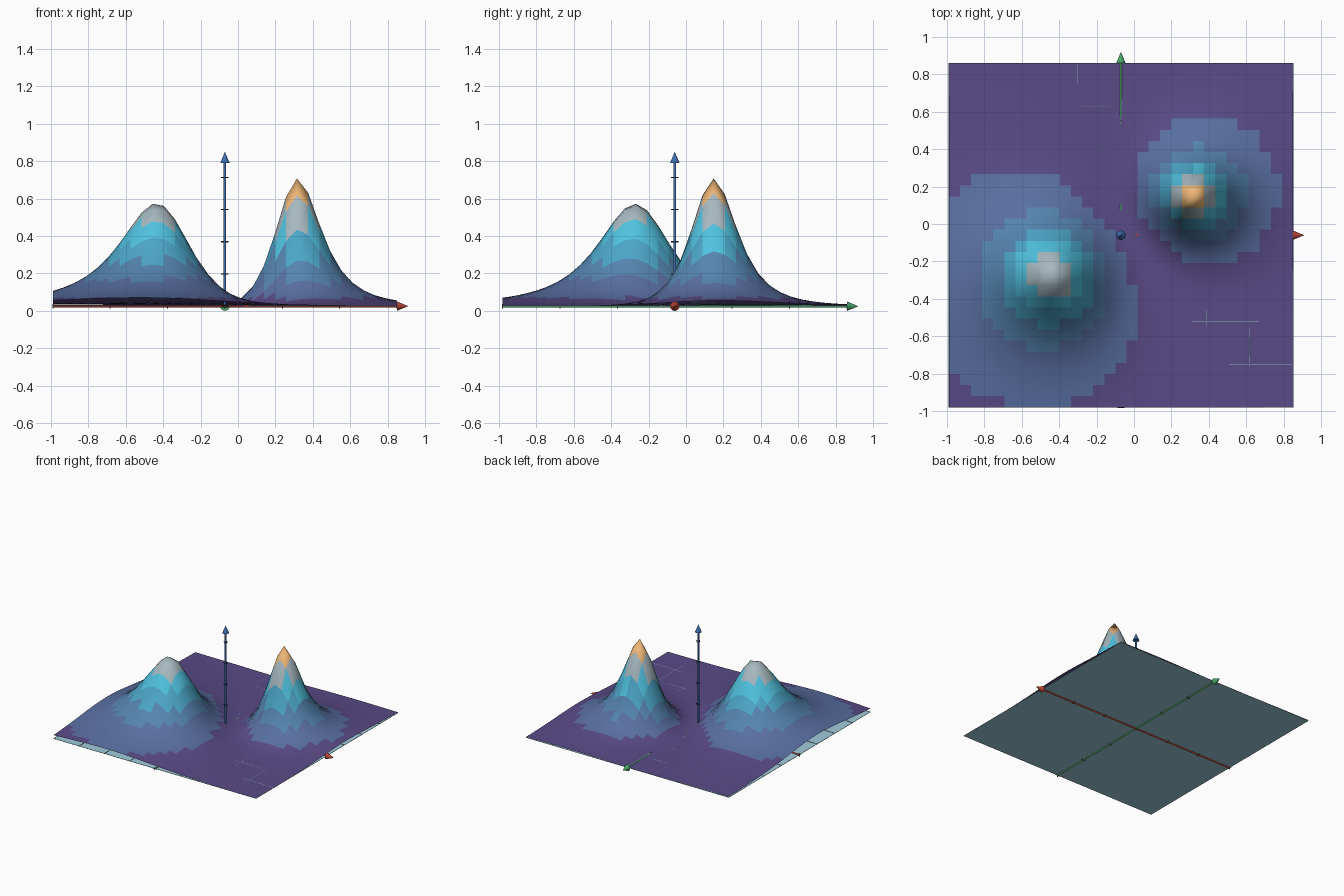
import bpy, bmesh, math
from mathutils import Vector

if "Cube" in bpy.data.objects:
    bpy.data.objects.remove(bpy.data.objects["Cube"])

CX, CY, HALF, Z0 = -0.07, -0.06, 0.92, 0.025   # plot centre, half width, floor level
N = 31                                          # surface cells per side


def material(name, rgb):
    m = bpy.data.materials.new(name)
    m.diffuse_color = (*rgb, 1)
    m.use_nodes = True
    m.node_tree.nodes["Principled BSDF"].inputs["Base Color"].default_value = m.diffuse_color
    return m


def mesh_object(name, bm, mats):
    me = bpy.data.meshes.new(name)
    bm.to_mesh(me)
    bm.free()
    ob = bpy.data.objects.new(name, me)
    bpy.context.collection.objects.link(ob)
    for m in mats:
        me.materials.append(m)
    return ob


def add_rod(bm, a, b, r1, r2=None, sides=12):
    a, b = Vector(a), Vector(b)
    d = b - a
    mat = d.to_track_quat('Z', 'Y').to_matrix().to_4x4()
    mat.translation = (a + b) / 2
    bmesh.ops.create_cone(bm, cap_ends=True, segments=sides, radius1=r1,
                          radius2=r1 if r2 is None else r2,
                          depth=d.length, matrix=mat)


# Height surface: square of the potential of two opposite softened sources
def height(x, y):
    p = 0.275 / math.sqrt((x + 0.417) ** 2 + (y + 0.262) ** 2 + 0.28 ** 2)
    q = 0.209 / math.sqrt((x - 0.310) ** 2 + (y - 0.143) ** 2 + 0.184 ** 2)
    return (p - q) ** 2


bands = [(0.10, 0.07, 0.24), (0.10, 0.16, 0.36), (0.09, 0.23, 0.43),
         (0.07, 0.38, 0.58), (0.08, 0.54, 0.74), (0.38, 0.48, 0.52),
         (0.85, 0.47, 0.18)]
band_mats = [material(f"height_band_{i}", c) for i, c in enumerate(bands)]

bm = bmesh.new()
step = 2 * HALF / N
grid = []
for j in range(N + 1):
    row = []
    for i in range(N + 1):
        x, y = CX - HALF + i * step, CY - HALF + j * step
        row.append(bm.verts.new((x, y, Z0 + 0.003 + height(x, y))))
    grid.append(row)
for j in range(N):
    for i in range(N):
        f = bm.faces.new((grid[j][i], grid[j][i + 1],
                          grid[j + 1][i + 1], grid[j + 1][i]))
        h = f.calc_center_median().z - Z0
        f.material_index = min(6, max(0, int((h - 0.045) / 0.097 + 1)))
        f.smooth = True
mesh_object("height_surface", bm, band_mats)

# Floor plane
bm = bmesh.new()
bmesh.ops.create_grid(bm, x_segments=1, y_segments=1, size=HALF)
bmesh.ops.translate(bm, verts=bm.verts, vec=(CX, CY, Z0))
mesh_object("floor_plane", bm, [material("pale_blue", (0.35, 0.60, 0.72))])

# Thin grid lines on the floor
bm = bmesh.new()
for k in range(-4, 5):
    o = k * HALF / 4
    z = Z0 + 0.002
    add_rod(bm, (CX + o, CY - HALF, z), (CX + o, CY + HALF, z), 0.002, sides=6)
    add_rod(bm, (CX - HALF, CY + o, z), (CX + HALF, CY + o, z), 0.002, sides=6)
mesh_object("floor_grid_lines", bm, [material("grid_teal", (0.25, 0.42, 0.45))])

# Axes: shaft and cone tip
axes = [("x", Vector((1, 0, 0)), -HALF, HALF, (0.50, 0.06, 0.04)),
        ("y", Vector((0, 1, 0)), -HALF, HALF, (0.07, 0.38, 0.14)),
        ("z", Vector((0, 0, 1)), 0, 0.765, (0.05, 0.16, 0.45))]
origin = Vector((CX, CY, Z0))
for name, d, lo, hi, rgb in axes:
    m = material(name + "_axis_colour", rgb)
    bm = bmesh.new()
    add_rod(bm, origin + d * lo, origin + d * hi, 0.007)
    mesh_object(name + "_axis_shaft", bm, [m])
    bm = bmesh.new()
    add_rod(bm, origin + d * hi, origin + d * (hi + 0.06), 0.025, 0.0, 20)
    tip = mesh_object(name + "_axis_tip", bm, [m])

# Tick marks along each axis
bm = bmesh.new()
for k in range(-3, 4):
    o = k * HALF / 3
    for along, across in ((Vector((1, 0, 0)), Vector((0, 1, 0))),
                          (Vector((0, 1, 0)), Vector((1, 0, 0)))):
        c = origin + along * o
        add_rod(bm, c - across * 0.018, c + across * 0.018, 0.003, sides=6)
        add_rod(bm, c - Vector((0, 0, 0.012)), c + Vector((0, 0, 0.012)), 0.003, sides=6)
for k in range(1, 5):
    c = origin + Vector((0, 0, 0.172 * k))
    for across in (Vector((0.02, 0, 0)), Vector((0, 0.02, 0))):
        add_rod(bm, c - across, c + across, 0.003, sides=6)
mesh_object("axis_ticks", bm, [material("tick_dark", (0.03, 0.03, 0.05))])
